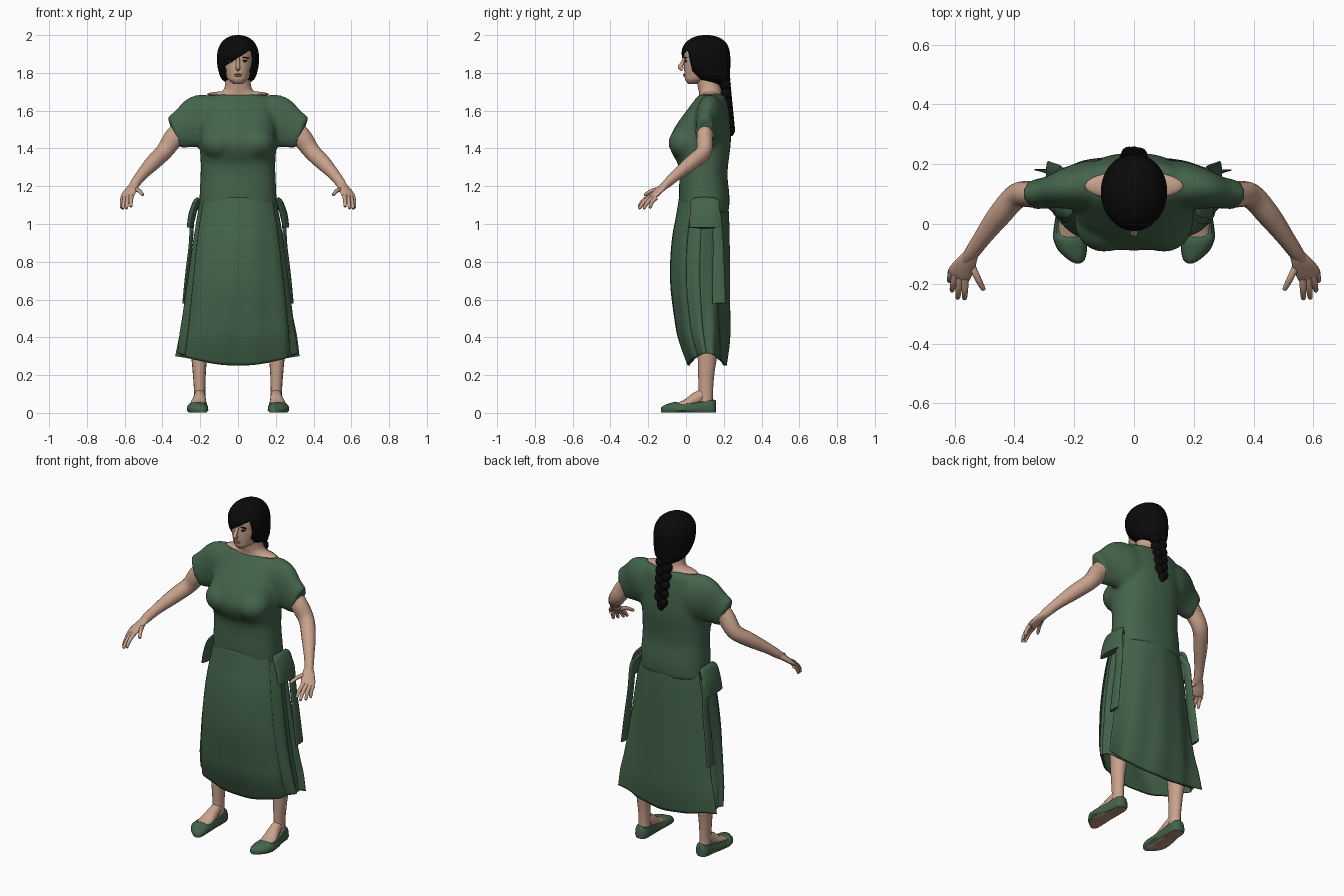
import bpy, bmesh, math
from mathutils import Vector, Matrix

cube = bpy.data.objects.get("Cube")
if cube:
    bpy.data.objects.remove(cube)


def material(name, rgb):
    m = bpy.data.materials.new(name)
    m.use_nodes = True
    m.diffuse_color = (*rgb, 1)
    m.node_tree.nodes["Principled BSDF"].inputs["Base Color"].default_value = (*rgb, 1)
    return m


GREEN = material("green cloth", (0.058, 0.127, 0.07))
SKIN = material("skin", (0.58, 0.36, 0.26))
HAIR = material("black hair", (0.003, 0.003, 0.003))
SOLE = material("brown sole", (0.42, 0.26, 0.19))
LIPS = material("lips", (0.44, 0.25, 0.18))
WHITE = material("eye white", (0.5, 0.42, 0.36))


def finish(name, bm, mats, mirror=False, thick=0, angle=50):
    bmesh.ops.recalc_face_normals(bm, faces=bm.faces)
    mesh = bpy.data.meshes.new(name)
    bm.to_mesh(mesh)
    bm.free()
    for m in mats:
        mesh.materials.append(m)
    ob = bpy.data.objects.new(name, mesh)
    bpy.context.collection.objects.link(ob)
    bpy.ops.object.select_all(action="DESELECT")
    ob.select_set(True)
    bpy.context.view_layer.objects.active = ob
    bpy.ops.object.shade_smooth_by_angle(angle=math.radians(angle))
    if mirror:
        ob.modifiers.new("mirror", "MIRROR").use_mirror_merge = False
    if thick:
        ob.modifiers.new("cloth", "SOLIDIFY").thickness = thick
    return ob


def dense(rows, k=4):
    """Smooth interpolation through rows of numbers."""
    out = []
    for i in range(len(rows) - 1):
        a, b, c, d = (rows[max(0, min(len(rows) - 1, i + j))] for j in (-1, 0, 1, 2))
        for s in range(k):
            t = s / k
            out.append([q + t / 2 * (r - p + t * (2 * p - 5 * q + 4 * r - u + t * (3 * (q - r) + u - p)))
                        for p, q, r, u in zip(a, b, c, d)])
    return out + [list(rows[-1])]


def loft(bm, rings, closed=True, caps=True):
    vs = [[bm.verts.new(p) for p in ring] for ring in rings]
    n = len(vs[0])
    for a, b in zip(vs, vs[1:]):
        for i in range(n if closed else n - 1):
            j = (i + 1) % n
            bm.faces.new((a[i], a[j], b[j], b[i]))
    if caps:
        bm.faces.new(vs[0])
        bm.faces.new(vs[-1])


def body(bm, rows, n=36, power=0.9):
    """Upright form from rows of height, half width, front and back."""
    def bend(v):
        return math.copysign(abs(v) ** power, v)
    angles = [math.tau * i / n for i in range(n)]
    loft(bm, [[(rx * bend(math.cos(a)), (f + b) / 2 + (b - f) / 2 * bend(math.sin(a)), z)
               for a in angles] for z, rx, f, b in dense(rows)])


def tube(bm, rows, ref=(0, 1, 0), n=16):
    """Rows of x, y, z, radius along ref, radius across it."""
    rows = dense(rows)
    pts = [Vector(r[:3]) for r in rows]
    rings = []
    for i, r in enumerate(rows):
        t = (pts[min(i + 1, len(pts) - 1)] - pts[max(i - 1, 0)]).normalized()
        v = t.cross(Vector(ref)).normalized()
        u = v.cross(t)
        rings.append([pts[i] + u * r[3] * math.cos(math.tau * k / n) + v * r[4] * math.sin(math.tau * k / n)
                      for k in range(n)])
    loft(bm, rings)


def ball(bm, c, r, tilt=0):
    mx = Matrix.Translation(c) @ Matrix.Rotation(tilt, 4, "Y") @ Matrix.Diagonal((*r, 1))
    bmesh.ops.create_uvsphere(bm, u_segments=20, v_segments=12, radius=1, matrix=mx)


# Blouse: torso, bust and wide sleeves fused into one cloth surface
bm = bmesh.new()
body(bm, [(1.06, .207, -.03, .228), (1.15, .204, -.037, .23), (1.25, .199, -.036, .22), (1.32, .198, -.044, .224),
          (1.365, .2, -.07, .23), (1.42, .204, -.09, .237), (1.47, .204, -.08, .238), (1.53, .2, -.048, .234),
          (1.6, .19, .003, .227), (1.66, .17, .048, .214), (1.688, .13, .07, .2)], power=.85)
for s in (-1, 1):
    ball(bm, (s * .1, .005, 1.43), (.1, .1, .088))
    tube(bm, [(s * .06, .13, 1.56, .08, .1), (s * .15, .13, 1.55, .082, .136), (s * .21, .12, 1.538, .072, .142),
              (s * .28, .106, 1.508, .054, .112), (s * .342, .098, 1.483, .05, .09)], n=24)
blouse = finish("blouse", bm, [GREEN])
rm = blouse.modifiers.new("fuse", "REMESH")
rm.mode, rm.voxel_size, rm.use_smooth_shade = "VOXEL", .01, True
sm = blouse.modifiers.new("soften", "SMOOTH")
sm.factor, sm.iterations = .5, 18

# Wrap skirt: full base plus overlapping front and back panels
SKIRT = dense([(1.14, .196, -.03, .212), (1.05, .216, -.045, .22), (.9, .24, -.07, .224), (.7, .265, -.077, .225),
               (.5, .29, -.055, .225), (.38, .306, -.033, .222), (.25, .318, .015, .205)], 5)


def skirt(name, start, end, lift, flare, n=80):
    bm = bmesh.new()
    rings = []
    for i, (z, rx, f, b) in enumerate(SKIRT):
        t = i / (len(SKIRT) - 1)
        ring = []
        for k in range(n + 1):
            a = math.radians(start + (end - start) * k / n)
            edge = flare * t * abs(2 * k / n - 1) ** 4
            fold = 1 + .026 * t * math.cos(11 * a + 2 * t) + .014 * math.sin(5 * a + 7 * t) * t
            x = (rx * fold + lift + edge) * math.cos(a)
            y = (f + b) / 2 + ((b - f) / 2 * fold + lift) * math.sin(a) + edge * .6
            ring.append((x, y, z + .065 * t ** 4 * math.cos(a) ** 2))
        rings.append(ring)
    loft(bm, rings, False, False)
    finish(name, bm, [GREEN], thick=.004)


skirt("skirt_base", 0, 360, 0, 0)
skirt("skirt_front_panel", 208, 332, .007, 0)
skirt("skirt_back_panel", 28, 152, .007, .04)

# Side ties: knot, flat hanging flap and long rear tail
bm = bmesh.new()
tube(bm, [(.205, .1, 1.135, .06, .01), (.222, .1, 1.115, .078, .016), (.242, .1, 1.05, .08, .02),
          (.255, .1, .98, .082, .016)])
tube(bm, [(.21, .14, 1.11, .02, .02), (.24, .16, 1.05, .026, .014), (.25, .17, .9, .028, .01),
          (.268, .172, .75, .032, .01), (.287, .175, .58, .036, .008)])
ball(bm, (.215, .115, 1.105), (.026, .04, .028))
finish("side_ties", bm, [GREEN], True)

# Arms, palms, fingers and thumbs
bm = bmesh.new()
tube(bm, [(.24, .115, 1.545, .045, .055), (.33, .1, 1.467, .044, .054), (.39, .095, 1.385, .042, .045),
          (.45, .03, 1.325, .039, .041), (.51, -.05, 1.26, .029, .03), (.548, -.105, 1.21, .022, .025),
          (.567, -.137, 1.18, .009, .016)])
tube(bm, [(.528, -.075, 1.235, .012, .014), (.546, -.105, 1.21, .019, .025), (.562, -.132, 1.187, .017, .034),
          (.583, -.165, 1.155, .013, .04), (.59, -.178, 1.143, .008, .034)], ref=(.3, -.5, .8))
FINGERS = [((.61, -.157, 1.14), (.618, -.19, 1.088)), ((.598, -.168, 1.142), (.609, -.222, 1.084)),
           ((.582, -.178, 1.145), (.59, -.246, 1.085)), ((.565, -.182, 1.15), (.567, -.248, 1.095)),
           ((.548, -.128, 1.185), (.505, -.216, 1.155))]
for root, tip in FINGERS:
    a, b = Vector(root), Vector(tip)
    mid = a.lerp(b, .55) + Vector((0, -.003, .008))
    tube(bm, [(*a, .013, .013), (*mid, .011, .011), (*b, .008, .008), (*(b + (b - a) * .06), .002, .002)], n=10)
finish("arms_and_hands", bm, [SKIN], True)

# Legs and feet
bm = bmesh.new()
tube(bm, [(.13, .11, .85, .08, .08), (.18, .1, .55, .06, .06), (.203, .115, .36, .056, .048), (.205, .108, .23, .045, .036),
          (.203, .105, .12, .038, .03), (.202, .105, .04, .037, .032)])
tube(bm, [(.202, .115, .125, .012, .012), (.203, .09, .1, .028, .026), (.204, .05, .073, .034, .034),
          (.21, 0, .05, .022, .042), (.21, -.06, .035, .012, .04)], ref=(0, 0, 1))
finish("legs", bm, [SKIN], True)

# Flat shoes: length position, centre, half width, rim height, top inset
bm = bmesh.new()
rings = []
for y, cx, w, h, top in dense([(.158, .203, .015, .066, .5), (.14, .203, .036, .07, .8), (.08, .205, .042, .06, .9),
                               (.02, .212, .049, .052, .86), (-.03, .214, .054, .05, .82), (-.055, .213, .053, .058, .6),
                               (-.09, .205, .045, .05, .5), (-.12, .192, .026, .038, .5), (-.132, .188, .008, .028, .5)]):
    rings.append([(cx + w * p * .85, y, q) for p, q in ((-1, .002), (1, .002))]
                 + [(cx + w * p, y, h * q) for p, q in ((1.05, .25), (1, .65), (top, .95), (0, 1), (-top, .95), (-1, .65), (-1.05, .25))])
loft(bm, rings)
for f in bm.faces:
    if all(v.co.z < .004 for v in f.verts):
        f.material_index = 1
finish("shoes", bm, [GREEN, SOLE], True)

# Head, neck, shoulder skin and nose
bm = bmesh.new()
body(bm, [(1.742, .022, .012, .06), (1.762, .05, -.004, .12), (1.79, .066, -.008, .18), (1.83, .077, -.01, .2),
          (1.87, .083, -.01, .21), (1.92, .085, -.01, .21), (1.96, .07, .02, .19), (1.985, .03, .06, .14)], power=.95)
body(bm, [(1.66, .13, .07, .19), (1.69, .105, .07, .19), (1.71, .078, .066, .188), (1.74, .068, .06, .185),
          (1.79, .064, .05, .18)], power=1)
ball(bm, (0, .128, 1.687), (.165, .05, .018))
tube(bm, [(0, -.004, 1.882, .009, .009), (0, -.02, 1.85, .01, .011), (0, -.03, 1.83, .012, .013), (0, -.016, 1.819, .011, .011)],
     ref=(1, 0, 0))
finish("head_and_neck", bm, [SKIN])

# Lips, eyes and brows
bm = bmesh.new()
ball(bm, (0, -.007, 1.792), (.023, .008, .004))
ball(bm, (0, -.007, 1.785), (.019, .009, .005))
finish("lips", bm, [LIPS])
bm = bmesh.new()
ball(bm, (.036, -.001, 1.86), (.012, .008, .004))
finish("eyes", bm, [WHITE], True)
bm = bmesh.new()
ball(bm, (.036, -.006, 1.861), (.005, .004, .004))
ball(bm, (.036, -.001, 1.866), (.015, .009, .002))
ball(bm, (.038, -.002, 1.881), (.022, .007, .003), .12)
finish("lashes_and_brows", bm, [HAIR], True)

# Hair cap with a swept fringe cut around the face
bm = bmesh.new()
body(bm, [(1.735, .035, .14, .215), (1.765, .085, .06, .23), (1.82, .106, .004, .234), (1.87, .111, -.018, .235),
          (1.92, .107, -.022, .23), (1.96, .088, -.002, .212), (1.985, .06, .032, .18), (1.997, .03, .068, .145),
          (2, .008, .095, .118)], n=48, power=1)
side, back = Vector((0, .036, 1.8)), Vector((0, 1, .22))
fringe, slope = Vector((0, 0, 1.88)), Vector((-.62, 0, 1))
for co, no in ((side, back), (fringe, slope)):
    bmesh.ops.bisect_plane(bm, geom=bm.verts[:] + bm.edges[:] + bm.faces[:], plane_co=co, plane_no=no)
middles = [(f, f.calc_center_median()) for f in bm.faces]
face = [f for f, c in middles if (c - side).dot(back) < 0 and (c - fringe).dot(slope) < 0]
bmesh.ops.delete(bm, geom=face, context="FACES")
finish("hair_cap", bm, [HAIR], thick=.008)

# Braid of alternating overlapping strands with a loose tip
bm = bmesh.new()
for i in range(11):
    t = i / 10
    s = 1 if i % 2 else -1
    size = 1 - .25 * t
    ball(bm, (s * .021 * size, .203 + .032 * t, 1.765 - .255 * t), (.032 * size, .032 * size, .033), s * .6)
tube(bm, [(0, .236, 1.52, .018, .018), (0, .236, 1.49, .024, .024), (0, .238, 1.465, .008, .008)])
finish("braid", bm, [HAIR])
